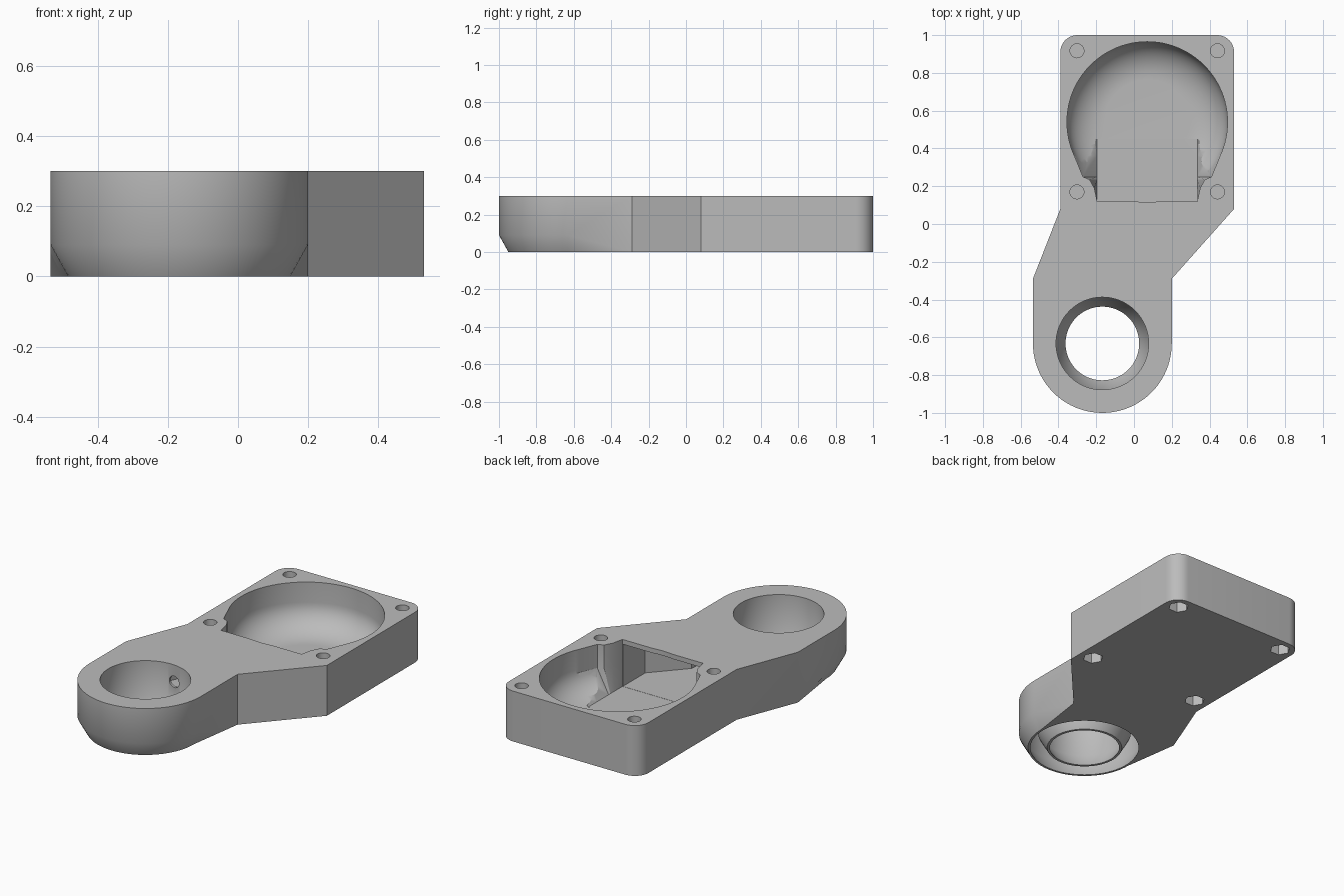
import bpy, bmesh, math

cube = bpy.data.objects.get("Cube")
if cube:
    bpy.data.objects.remove(cube, do_unlink=True)

grey = bpy.data.materials.new("grey plastic")
grey.use_nodes = True
colour = (0.5, 0.5, 0.5, 1)
grey.diffuse_color = colour
grey.node_tree.nodes["Principled BSDF"].inputs["Base Color"].default_value = colour

TOP = 0.3
HEAD = (-0.1675, -0.6325)      # nozzle ring centre
FAN = (0.07, 0.54)             # fan bowl centre


def arc(c, r, a0, a1, n):
    return [(c[0] + r * math.cos(math.radians(a0 + (a1 - a0) * i / n)),
             c[1] + r * math.sin(math.radians(a0 + (a1 - a0) * i / n))) for i in range(n + 1)]


def loft(name, loops):
    """Closed solid through equal-length loops of 3D points."""
    bm = bmesh.new()
    rings = [[bm.verts.new(p) for p in loop] for loop in loops]
    n = len(rings[0])
    for a, b in zip(rings, rings[1:]):
        for i in range(n):
            j = (i + 1) % n
            bm.faces.new((a[i], a[j], b[j], b[i]))
    bm.faces.new(rings[0][::-1])
    bm.faces.new(rings[-1])
    bmesh.ops.remove_doubles(bm, verts=bm.verts, dist=1e-5)
    bmesh.ops.recalc_face_normals(bm, faces=bm.faces)
    mesh = bpy.data.meshes.new(name)
    bm.to_mesh(mesh)
    bm.free()
    ob = bpy.data.objects.new(name, mesh)
    bpy.context.collection.objects.link(ob)
    mesh.materials.append(grey)
    return ob


def at(points, z):
    return [(x, y, z) for x, y in points]


def prism(name, points, z0, z1):
    return loft(name, [at(points, z0), at(points, z1)])


def turned(name, c, profile, n=72):
    return loft(name, [at(arc(c, r, 0, 360, n)[:-1], z) for r, z in profile])


def combine(tool, operation="DIFFERENCE"):
    tool.hide_render = True
    mod = body.modifiers.new(tool.name, "BOOLEAN")
    mod.operation, mod.solver, mod.object = operation, "EXACT", tool
    bpy.context.view_layer.objects.active = body
    bpy.ops.object.modifier_apply(modifier=mod.name)
    bpy.data.objects.remove(tool, do_unlink=True)


# Body: square fan plate, tapering arm and round head with a chamfered underside
def outline(head_r):
    plate = [(0.2, -0.29), (0.53, 0.08)]
    plate += arc((0.44, 0.91), 0.09, 0, 90, 10) + arc((-0.3, 0.91), 0.09, 90, 180, 10)
    plate += [(-0.39, 0.08), (-0.535, -0.29)]
    return plate, arc(HEAD, head_r, 180, 360, 40)


plate, rim = outline(0.3675)
_, foot = outline(0.3175)
body = loft("fan_duct_body", [at(plate + foot, 0),
                              at(plate, 0) + at(rim, 0.09),
                              at(plate + rim, TOP)])

# Fan bowl with a rounded floor
bowl = [(0.225 + 0.2 * math.sin(t), 0.18 - 0.16 * math.cos(t))
        for t in [math.pi / 2 * i / 12 for i in range(13)]]
combine(turned("bowl_cutter", FAN, bowl + [(0.425, TOP + 0.05)], 96))

# Funnel from the bowl to the duct mouth, notched around the screw bosses
half = [(0.41, 0.45), (0.385, 0.36), (0.34, 0.25), (0.305, 0.235), (0.28, 0.19), (0.265, 0.12)]


def mirrored(pts):
    return [(FAN[0] + u, y) for u, y in pts] + [(FAN[0] - u, y) for u, y in pts[::-1]]


low = mirrored([(min(u, 0.265), y) for u, y in half])
wide = mirrored(half)
combine(loft("funnel_cutter", [at(low, 0.02), at(wide, 0.16), at(wide, TOP + 0.05)]))

# Air channel hidden inside the arm
duct = [(0.332, 0.25), (0.332, -0.09), (0.16, -0.28), (0.14, -0.52),
        (-0.47, -0.52), (-0.49, -0.3), (-0.37, -0.02), (-0.192, 0.1), (-0.192, 0.25)]
combine(prism("duct_cutter", duct, 0.021, 0.272))

# Ring outlet under the head: chamber, inner snout, through hole
combine(turned("chamber_cutter", HEAD, [(0.299, -0.01), (0.304, 0), (0.347, 0.09), (0.347, 0.27)]))
combine(turned("snout", HEAD, [(0.21, 0), (0.26, 0.09), (0.26, 0.285)]), "UNION")
combine(turned("hole_cutter", HEAD, [(0.19, -0.01), (0.195, 0), (0.245, 0.09), (0.245, TOP + 0.05)]))

# Small port in the hole wall, facing the arm
port = [[(HEAD[0] + 0.02 + x, y, 0.2 + z) for x, z in arc((0, 0), 0.034, 0, 360, 20)[:-1]]
        for y in (-0.5, -0.3)]
combine(loft("port_cutter", port))

# Corner screw holes with hexagonal nut pockets below
for x in (-0.302, 0.442):
    for y in (0.17, 0.917):
        combine(turned("screw_cutter", (x, y), [(0.037, 0.1), (0.037, TOP + 0.05)], 24))
        combine(turned("nut_cutter", (x, y), [(0.057, -0.05), (0.057, 0.08)], 6))

bpy.ops.object.select_all(action="DESELECT")
body.select_set(True)
bpy.context.view_layer.objects.active = body
bpy.ops.object.shade_smooth_by_angle(angle=math.radians(30))
